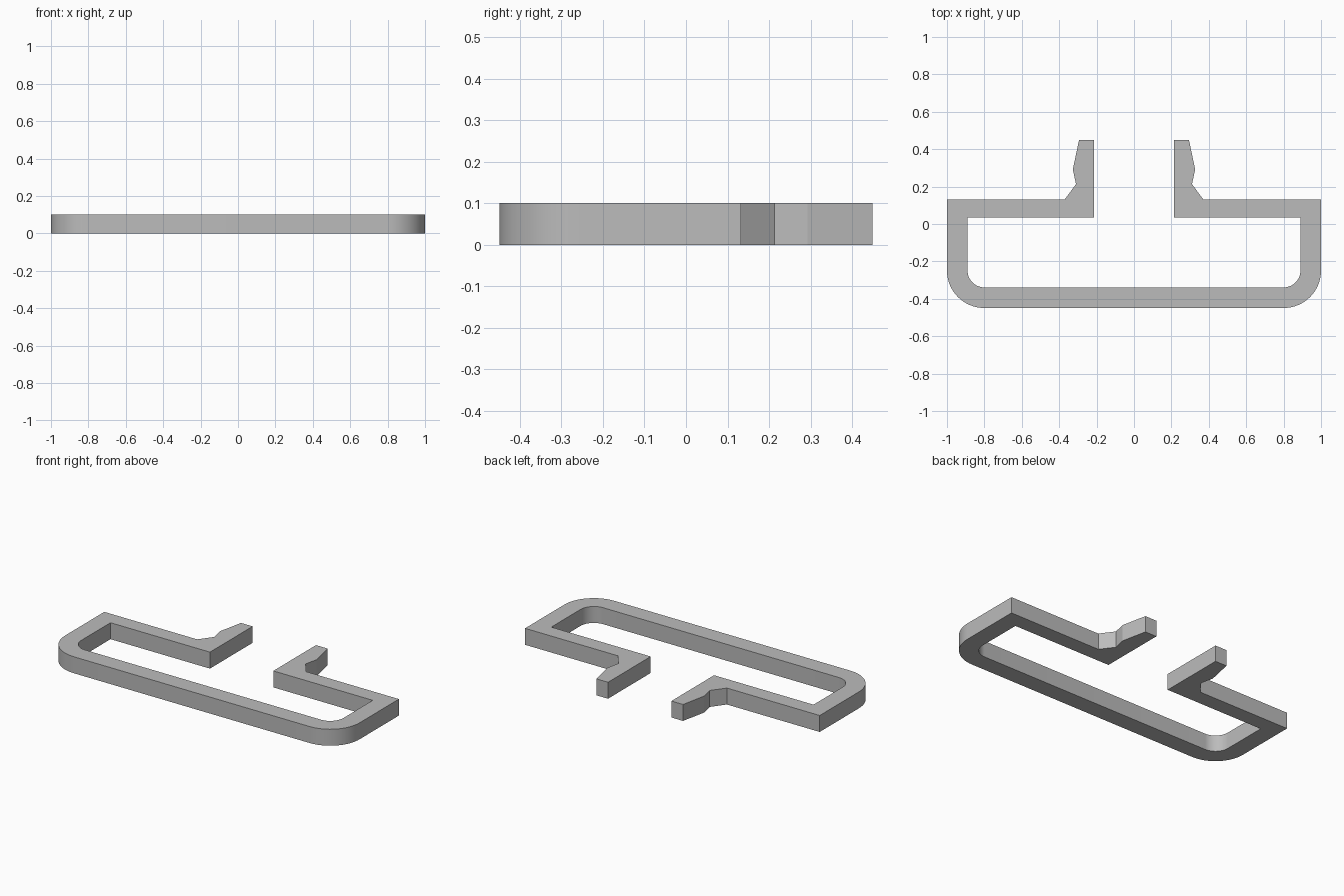
import bpy
import bmesh
from math import sin, cos, pi
from mathutils import Vector

cube = bpy.data.objects.get("Cube")
if cube:
    bpy.data.objects.remove(cube, do_unlink=True)

HEIGHT = 0.101
BOTTOM = -0.449
CORNER = Vector((0.8, BOTTOM + 0.2))


def arc(radius, steps=16):
    """Quarter turn from straight down to straight right."""
    return [(CORNER.x + radius * sin(i * pi / 2 / steps),
             CORNER.y - radius * cos(i * pi / 2 / steps)) for i in range(steps + 1)]


# Flat grey material
grey = bpy.data.materials.new("plain grey")
colour = (0.5, 0.5, 0.5, 1)
grey.use_nodes = True
grey.diffuse_color = colour
grey.node_tree.nodes["Principled BSDF"].inputs["Base Color"].default_value = colour

# Left half of the clip: outer edge, snap prong, then inner edge
outer = arc(0.2) + [(1, 0.132), (0.37, 0.132)]
prong = [(0.31, 0.213), (0.327, 0.292), (0.294, 0.449), (0.215, 0.449)]
inner = [(0.215, 0.035), (0.89, 0.035)] + arc(0.09)[::-1]
half = outer + prong + inner
outline = half + [(-x, y) for x, y in reversed(half)]

# Extrude the whole outline into a solid bar
bm = bmesh.new()
base = bm.faces.new([bm.verts.new((x, y, 0)) for x, y in outline])
top = bmesh.ops.extrude_face_region(bm, geom=[base], use_keep_orig=True)
for item in top["geom"]:
    if isinstance(item, bmesh.types.BMVert):
        item.co.z = HEIGHT
bmesh.ops.recalc_face_normals(bm, faces=bm.faces[:])
mesh = bpy.data.meshes.new("clip_frame")
bm.to_mesh(mesh)
bm.free()
mesh.materials.append(grey)

clip = bpy.data.objects.new("clip_frame", mesh)
bpy.context.collection.objects.link(clip)

# Smooth rounded corners, crisp edges elsewhere
bpy.ops.object.select_all(action="DESELECT")
clip.select_set(True)
bpy.context.view_layer.objects.active = clip
bpy.ops.object.shade_smooth_by_angle(angle=pi / 18)
